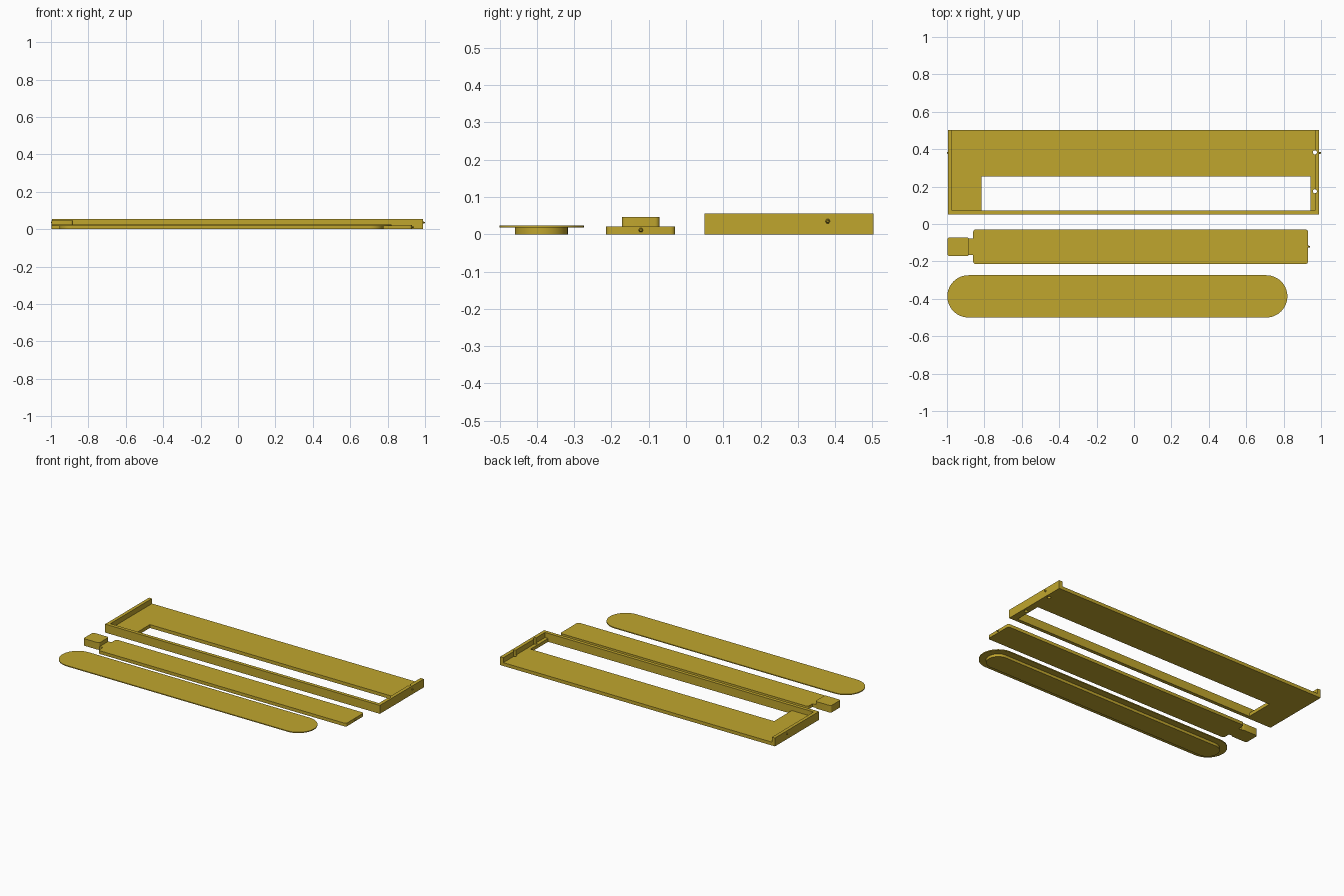
import bpy, bmesh, math

if "Cube" in bpy.data.objects:
    bpy.data.objects.remove(bpy.data.objects["Cube"])

gold = bpy.data.materials.new("mustard gold")
gold.diffuse_color = (0.53, 0.38, 0.027, 1)
gold.use_nodes = True
gold.node_tree.nodes["Principled BSDF"].inputs["Base Color"].default_value = gold.diffuse_color


def prism(name, pts, z0, z1):
    """Extrude a closed outline upward from z0 to z1."""
    bm = bmesh.new()
    face = bm.faces.new([bm.verts.new((x, y, z0)) for x, y in pts])
    up = bmesh.ops.extrude_face_region(bm, geom=[face])["geom"]
    bmesh.ops.translate(bm, vec=(0, 0, z1 - z0),
                        verts=[v for v in up if isinstance(v, bmesh.types.BMVert)])
    bmesh.ops.recalc_face_normals(bm, faces=bm.faces)
    me = bpy.data.meshes.new(name)
    bm.to_mesh(me)
    bm.free()
    me.materials.append(gold)
    ob = bpy.data.objects.new(name, me)
    bpy.context.collection.objects.link(ob)
    return ob


def rounded(x0, x1, y0, y1, r, n=4):
    """Rectangle outline with rounded corners; r = 0 gives sharp ones."""
    if r == 0:
        return [(x0, y0), (x1, y0), (x1, y1), (x0, y1)]
    pts = []
    corners = [(x1 - r, y1 - r), (x0 + r, y1 - r), (x0 + r, y0 + r), (x1 - r, y0 + r)]
    for k, (cx, cy) in enumerate(corners):
        for i in range(n + 1):
            a = math.pi / 2 * (k + i / n)
            pts.append((cx + r * math.cos(a), cy + r * math.sin(a)))
    return pts


def slab(name, x0, x1, y0, y1, z0, z1, r=0, n=4):
    return prism(name, rounded(x0, x1, y0, y1, r, n), z0, z1)


def smooth(ob):
    bpy.ops.object.select_all(action='DESELECT')
    ob.select_set(True)
    bpy.context.view_layer.objects.active = ob
    bpy.ops.object.shade_smooth_by_angle(angle=math.radians(30))


def cut(ob, cutter):
    cutter.hide_render = True
    cutter.hide_set(True)
    m = ob.modifiers.new("cut", 'BOOLEAN')
    m.operation, m.solver, m.object = 'DIFFERENCE', 'EXACT', cutter


def pin(name, x, y, z, r, length):
    """Small pointed locating pin along x."""
    bpy.ops.mesh.primitive_cone_add(vertices=6, radius1=r, radius2=r * 0.4, depth=abs(length),
                                    location=(x + length / 2, y, z),
                                    rotation=(0, math.copysign(math.pi / 2, length), 0))
    bpy.context.object.name = name
    bpy.context.object.data.materials.append(gold)


# Tray: one solid, hollowed to leave a floor, two end walls and a front wall
tray = slab("tray", -0.995, 0.99, 0.05, 0.503, 0, 0.055)
cut(tray, slab("tray_hollow_cutter", -0.973, 0.967, 0.073, 0.6, 0.022, 0.1))
cut(tray, slab("window_cutter", -0.815, 0.945, 0.073, 0.255, -0.05, 0.1))

# Vertical holes at the foot of the right wall
for i, y in enumerate((0.175, 0.383)):
    cut(tray, slab(f"hole_cutter_{i}", 0.956, 0.978, y - 0.011, y + 0.011, -0.05, 0.1, 0.011))

# Locating pins on the tray ends
pin("tray_pin_right", 0.985, 0.38, 0.035, 0.008, 0.015)
pin("tray_pin_left", -0.99, 0.38, 0.035, 0.008, -0.01)

# Sliding bar with a raised grip block
smooth(slab("slider_bar", -0.86, 0.93, -0.214, -0.029, 0, 0.021, 0.013))
slab("slider_neck", -0.89, -0.855, -0.165, -0.077, 0, 0.021)
smooth(slab("slider_grip", -0.997, -0.883, -0.172, -0.071, 0, 0.046, 0.012))
pin("slider_pin", 0.925, -0.121, 0.011, 0.008, 0.015)

# Oval cover with a thicker plug beneath it
smooth(slab("cover_plate", -0.998, 0.82, -0.5, -0.274, 0.018, 0.024, 0.1129, 16))
smooth(slab("cover_plug", -0.955, 0.777, -0.459, -0.317, 0, 0.018, 0.0709, 16))
